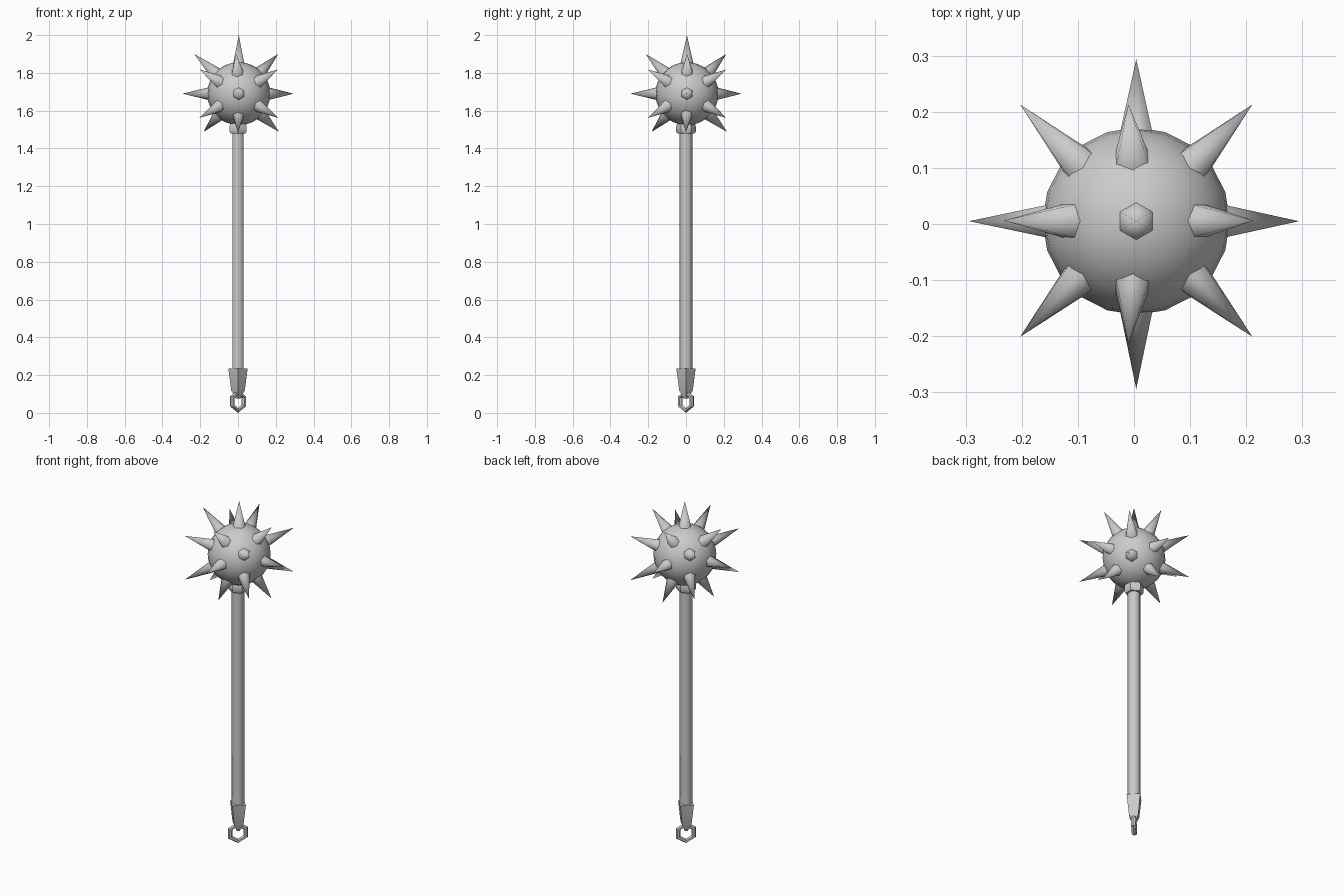
import bpy
import bmesh
from math import sin, cos, pi, radians
from mathutils import Vector

cube = bpy.data.objects.get("Cube")
if cube:
    bpy.data.objects.remove(cube, do_unlink=True)

steel = bpy.data.materials.new("grey_steel")
steel.use_nodes = True
colour = (0.6, 0.6, 0.6, 1)
steel.diffuse_color = colour
steel.node_tree.nodes["Principled BSDF"].inputs["Base Color"].default_value = colour

CENTRE = Vector((0.004, 0.005, 1.69))


def finish(name, smooth_angle):
    ob = bpy.context.object
    ob.name = name
    ob.data.materials.append(steel)
    bpy.ops.object.shade_smooth_by_angle(angle=radians(smooth_angle))
    return ob


def turned(name, profile, sides, smooth_angle):
    """Stack polygon rings of (radius, height) and close both ends."""
    bm = bmesh.new()
    rings = []
    for r, z in profile:
        turns = [2 * pi * i / sides for i in range(sides)]
        rings.append([bm.verts.new((-r * sin(a), r * cos(a), z)) for a in turns])
    for low, high in zip(rings, rings[1:]):
        for i in range(sides):
            j = (i + 1) % sides
            bm.faces.new((low[i], low[j], high[j], high[i]))
    bm.faces.new(rings[0])
    bm.faces.new(rings[-1])
    bmesh.ops.recalc_face_normals(bm, faces=bm.faces)
    mesh = bpy.data.meshes.new(name)
    bm.to_mesh(mesh)
    bm.free()
    ob = bpy.data.objects.new(name, mesh)
    bpy.context.collection.objects.link(ob)
    bpy.ops.object.select_all(action='DESELECT')
    bpy.context.view_layer.objects.active = ob
    ob.select_set(True)
    return finish(name, smooth_angle)


def spike(name, tip):
    axis = Vector(tip) - CENTRE
    inner = 0.12
    depth = axis.length - inner
    direction = axis.normalized()
    bpy.ops.mesh.primitive_cone_add(
        vertices=6, radius1=0.043, radius2=0, depth=depth,
        location=CENTRE + direction * (inner + depth / 2),
        rotation=direction.to_track_quat('Z', 'Y').to_euler())
    finish(name, 65)


# Handle, collar and pommel
turned("shaft", [(0.034, 0.2), (0.034, 1.54)], 6, 65)
turned("collar", [(0.044, 1.478), (0.052, 1.488), (0.052, 1.515), (0.045, 1.54)], 6, 35)
turned("pommel", [(0.012, 0.075), (0.036, 0.12), (0.051, 0.235)], 4, 20)

# Hanging ring under the pommel
bpy.ops.mesh.primitive_torus_add(
    major_segments=6, minor_segments=6, major_radius=0.048, minor_radius=0.013,
    location=(0, 0, 0.061), rotation=(0, radians(90), radians(-45)))
finish("hanging_ring", 30)

# Ball head
bpy.ops.mesh.primitive_uv_sphere_add(segments=20, ring_count=14, radius=0.167, location=CENTRE)
finish("ball_head", 60)

# Spikes along the axes
spike("top_spike", (0.004, 0.005, 2.0))
for name, x, y in (("left", 1, 0), ("right", -1, 0), ("back", 0, 1), ("front", 0, -1)):
    side = Vector((x, y, 0))
    shift = Vector((0.004 * abs(y), 0.005 * abs(x), 0))
    spike(name + "_spike", side * 0.294 + shift + Vector((0, 0, 1.69)))
    # Slanted spikes above and below each side spike
    reach = 0.232 if name == "right" else 0.213
    upper = side * reach + Vector((-0.01 * abs(y), 0.006 * abs(x), 1.9))
    spike(name + "_upper_spike", upper)
    drop = 0.217 if x + y > 0 else 0.182
    spike(name + "_lower_spike", side * drop + Vector((0, 0, 1.488)))

# Corner spikes
for x in (-1, 1):
    for y in (-1, 1):
        for z in (-1, 1):
            label = ("lower" if z < 0 else "upper", "front" if y < 0 else "back",
                     "right" if x < 0 else "left", "corner_spike")
            spike("_".join(label), (0.207 * x + 0.004, 0.207 * y + 0.006, 1.69 + 0.128 * z))
